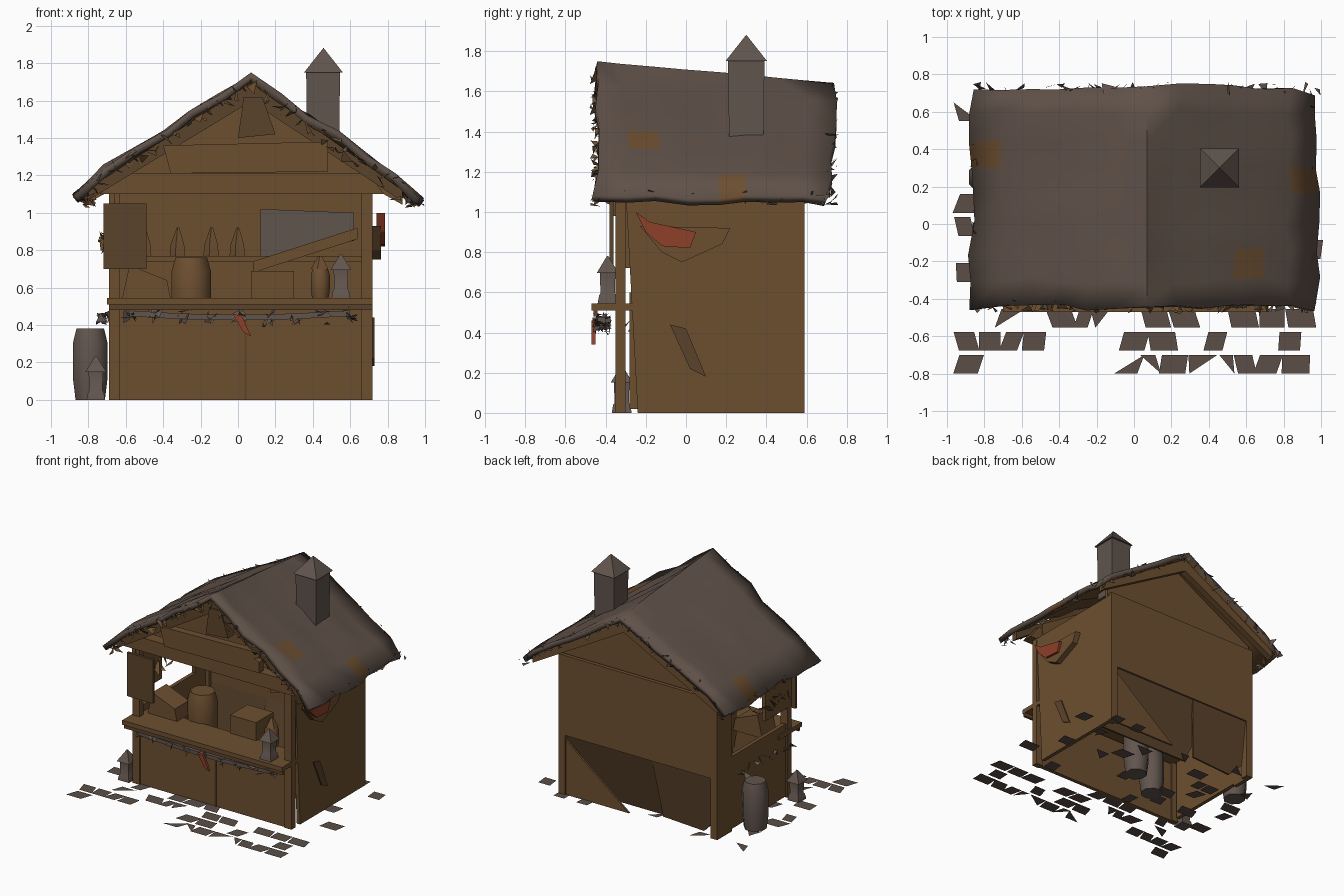
import bpy
import bmesh
import math
import random

random.seed(4)
cube = bpy.data.objects.get("Cube")
if cube:
    bpy.data.objects.remove(cube)


def material(name, *colour):
    mat = bpy.data.materials.new(name)
    mat.use_nodes = True
    mat.diffuse_color = (*colour, 1)
    shader = mat.node_tree.nodes["Principled BSDF"]
    shader.inputs["Base Color"].default_value = (*colour, 1)
    shader.inputs["Roughness"].default_value = 0.9
    return mat


wood = material("brown wood", .152, .078, .03)
dark_wood = material("dark wood", .105, .056, .024)
roofing = material("weathered roofing", .115, .083, .066)
stone = material("grey stone", .12, .09, .075)
paving = material("paving", .105, .077, .062)
red = material("red cloth", .27, .05, .022)


def finish(name, bm, *mats, smooth=None):
    mesh = bpy.data.meshes.new(name)
    bm.to_mesh(mesh)
    bm.free()
    obj = bpy.data.objects.new(name, mesh)
    bpy.context.collection.objects.link(obj)
    for mat in mats:
        mesh.materials.append(mat)
    if smooth:
        bpy.ops.object.select_all(action='DESELECT')
        obj.select_set(True)
        bpy.context.view_layer.objects.active = obj
        bpy.ops.object.shade_smooth_by_angle(angle=math.radians(smooth))
    return obj


def prism(name, mat, outline, start, end, axis="y", lean=0):
    """Extrude (horizontal, z) points along x or y; lean shifts depth with height."""
    bm = bmesh.new()

    def place(depth):
        return [bm.verts.new((u, depth + lean * z, z) if axis == "y" else (depth, u, z))
                for u, z in outline]
    a, b = place(start), place(end)
    bm.faces.new(a)
    bm.faces.new(b[::-1])
    for i in range(len(a)):
        j = (i + 1) % len(a)
        bm.faces.new((a[i], b[i], b[j], a[j]))
    bmesh.ops.recalc_face_normals(bm, faces=bm.faces)
    return finish(name, bm, mat)


def box(name, mat, xs, ys, zs):
    (left, right), (low, high) = xs, zs
    outline = [(left, low), (right, low), (right, high), (left, high)]
    return prism(name, mat, outline, *ys)


def lathe(name, mat, x, y, rings, sides=8):
    """Stack polygon rings given as (radius, z)."""
    bm = bmesh.new()
    loops = []
    for radius, z in rings:
        loops.append([])
        for k in range(sides):
            angle = math.tau * (k + .5) / sides
            loops[-1].append(bm.verts.new((x + radius * math.cos(angle),
                                           y + radius * math.sin(angle), z)))
    for low, high in zip(loops, loops[1:]):
        for k in range(sides):
            j = (k + 1) % sides
            bm.faces.new((low[k], low[j], high[j], high[k]))
    bm.faces.new(loops[0][::-1])
    bm.faces.new(loops[-1])
    return finish(name, bm, mat, smooth=50)


def shards(name, mat, centres, size):
    """Loose ragged triangles around given points."""
    bm = bmesh.new()
    for centre in centres:
        bm.faces.new([bm.verts.new([c + random.uniform(-size, size) for c in centre])
                      for _ in range(3)])
    return finish(name, bm, mat)


def steps(start, end, count):
    return [start + (end - start) * i / (count - 1) for i in range(count)]


# Roof: sagging sheet with a sloping ridge and worn patches
RIDGE, FRONT, BACK = .07, -.45, .75


def roof_height(x, y):
    run = abs(x - RIDGE)
    slope = .7 if x > RIDGE else .62
    droop = .4 * max(0, -.72 - x) + .15 * max(0, x - .8)
    ridge_drop = .09 * (y - FRONT) * max(0, 1 - run)
    return 1.75 - slope * run - droop - ridge_drop


bm = bmesh.new()
columns = steps(-.87, RIDGE, 7) + steps(RIDGE, .98, 7)[1:]
grid = []
for i, x in enumerate(columns):
    grid.append([])
    loose = i != len(columns) // 2
    for y in steps(FRONT, BACK, 9):
        ragged = random.uniform(-.02, .02)
        z = roof_height(x, y) + loose * random.uniform(-.02, .006)
        taper = .05 * abs(x) if y > .7 else 0
        grid[-1].append(bm.verts.new((x + loose * ragged, y + ragged - taper, z)))
for a, b in zip(grid, grid[1:]):
    for j in range(len(a) - 1):
        face = bm.faces.new((a[j], b[j], b[j + 1], a[j + 1]))
        mid = face.calc_center_median()
        for px, py in ((-.78, .33), (.6, -.27), (.92, .2)):
            if abs(mid.x - px) < .08 and abs(mid.y - py) < .075:
                face.material_index = 1
roof = finish("roof", bm, roofing, wood, smooth=60)
thick = roof.modifiers.new("thickness", 'SOLIDIFY')
thick.thickness, thick.offset = .04, -1
thick.material_offset = 1

# Ragged fringe along the roof edges
fringe = []
for x in steps(-.84, .96, 42):
    for y in (FRONT + .01, BACK - .03):
        fringe.append((x, y, roof_height(x, y) - .045))
for y in steps(FRONT, BACK - .03, 30):
    for x in (-.83, .93):
        fringe.append((x, y, roof_height(x, y) - .05))
shards("roof_fringe", roofing, fringe, .04)
shards("eave_splinters", wood, [(x * .96, y, z - .025) for x, y, z in fringe[::2]], .04)
shards("ridge_tip", roofing, [(.04, .76, 1.62)], .04)

# Chimney with pointed cap
lathe("chimney", stone, .455, .3, [(.12, 1.28), (.128, 1.75)], 4)
lathe("chimney_cap", stone, .457, .3, [(.147, 1.75), (.002, 1.88)], 4)

# Walls
LEFT, RIGHT, REAR = -.69, .72, .59
prism("right_wall", wood,
      [(-.24, 0), (REAR, 0), (REAR, 1.1), (-.3, 1.1)], RIGHT - .03, RIGHT, "x")
box("back_wall", wood, (LEFT, RIGHT), (REAR - .03, REAR), (.48, 1.12))
box("left_lower_wall", wood, (LEFT, LEFT + .03), (-.28, REAR), (.02, .6))
box("left_back_wall", wood, (LEFT, LEFT + .03), (.4, REAR), (0, 1.1))
box("left_front_wall", wood, (LEFT, LEFT + .03), (-.3, -.02), (.72, 1.1))
box("left_lintel", wood, (LEFT, LEFT + .03), (-.36, REAR), (.98, 1.12))
box("front_panel", wood, (LEFT, RIGHT - .02), (-.34, -.31), (0, .5))
box("front_panel_seam", dark_wood, (.035, .045), (-.345, -.34), (0, .46))
for name, y, rake, gable in (("front", -.25, -.4, -.25), ("back", REAR - .02, .64, .52)):
    prism(name + "_gable", wood,
          [(LEFT, 1.1), (RIGHT, 1.1), (RIGHT, 1.2), (RIDGE, 1.6), (LEFT, 1.18)],
          gable, gable + .02)
    for side, x, edge in (("left", LEFT, -.8), ("right", RIGHT, .88)):
        inner = x + math.copysign(.06, -x)
        box(f"{name}_{side}_post", wood, sorted((x, inner)),
            (y - .1, y - .05) if y < 0 else (y - .04, y + .02), (0, 1.1))
        foot, top = roof_height(edge, rake) - .05, roof_height(RIDGE, rake) - .05
        prism(f"{name}_{side}_rafter", dark_wood if y < 0 else wood,
              [(edge, foot), (RIDGE, top), (RIDGE, top - .1), (edge, foot - .06)],
              rake, rake + .05)

# Leaning boards that close the lower back
prism("back_board", dark_wood,
      [(.69, 0), (-.12, 0), (-.2, .2), (-.12, .5), (.69, .5)], .44, .455, lean=.25)
prism("back_side_board", dark_wood,
      [(-.16, .02), (-.52, 0), (-.66, .14), (-.66, .5), (-.1, .5)], .5, .515, lean=.13)
prism("back_corner_board", wood, [(.7, 0), (.1, 0), (.66, .44)], .565, .58)

# Front gable timbers
prism("front_beam", wood, [(-.74, 1.1), (.78, 1.1), (.7, 1.21), (-.62, 1.21)], -.39, -.3)
prism("gable_board", wood,
      [(-.36, 1.21), (.48, 1.22), (.48, 1.38), (-.4, 1.36)], -.42, -.36)
prism("king_post", dark_wood, [(0, 1.4), (.2, 1.42), (.13, 1.62), (.03, 1.62)], -.41, -.33)
box("hanging_shutter", dark_wood, (-.72, -.49), (-.38, -.36), (.7, 1.05))

# Counter, shelf and goods
box("counter", wood, (LEFT - .01, RIGHT), (-.47, -.18), (.51, .545))
box("counter_edge", dark_wood, (LEFT, RIGHT), (-.46, -.44), (.48, .51))
box("back_shelf", wood, (LEFT + .04, RIGHT - .04), (.4, .56), (.74, .77))
prism("wall_cloth", stone, [(.12, .76), (.62, .85), (.62, 1), (.12, 1.02)], .54, .555)
prism("shelf_brace", wood, [(.08, .68), (.64, .86), (.64, .92), (.08, .74)], .3, .36)
box("crate", wood, (.07, .3), (-.2, .02), (.5, .69))
prism("counter_wedge", wood, [(-.62, .54), (-.36, .54), (-.38, .64), (-.58, .72)], -.26, -.08)
for name, mat, x, y, base, height, size in (
        ("counter_barrel", wood, -.25, -.09, .38, .38, .115),
        ("floor_barrel", stone, -.25, -.09, 0, .38, .1),
        ("inner_barrel", stone, .03, .06, 0, .38, .1),
        ("outside_barrel", stone, -.79, .25, 0, .38, .1),
        ("jug", wood, .44, -.2, .54, .16, .055)):
    lathe(name, mat, x, y, [(size * .85, base), (size, base + height * .3),
                            (size, base + height * .8), (size * .8, base + height)])
for k, x in enumerate((-.5, -.32, -.14, 0)):
    lathe(f"bottle_{k}", wood, x, .46, [(.045, .77), (.04, .83), (.008, .92)], 5)
lathe("jug_top", wood, .44, -.2, [(.05, .7), (.01, .77)], 5)

# Lanterns
for name, x, y, base in (("counter", .55, -.39, .545), ("ground", -.76, -.32, 0)):
    lathe(name + "_lantern", stone, x, y,
          [(.07, base), (.06, base + .04), (.05, base + .05), (.055, base + .15)], 4)
    lathe(name + "_lantern_roof", stone, x, y, [(.078, base + .15), (.005, base + .235)], 4)

# Garlands, swag and ribbons
line = [(x, .45 - .025 * math.cos(x * 2.5)) for x in steps(-.58, .6, 9)]
prism("garland_rope", stone, line + [(x, z + .03) for x, z in line[::-1]], -.44, -.4)
shards("counter_garland", stone, [(x, -.42, z + .01) for x, z in line * 6], .05)
shards("side_garland", wood, [(-.68, y, .84) for y in steps(-.3, .1, 14)], .07)
shards("low_side_garland", stone, [(-.72, y, .44) for y in steps(-.3, .35, 14)], .04)
prism("front_ribbon", red, [(-.03, .46), (.02, .45), (.07, .34), (.03, .36)], -.47, -.45)
prism("side_swag", wood,
      [(-.23, .93), (.22, .92), (.18, .84), (-.02, .75), (-.12, .8)], RIGHT, .765, "x")
prism("side_ribbon", red,
      [(-.25, 1), (-.2, .9), (-.12, .83), (.02, .82), (.05, .9), (-.18, .95)], .74, .785, "x")
prism("side_plank", dark_wood, [(-.08, .44), (0, .42), (.1, .18), (.02, .22)], RIGHT, .73, "x")

# Scattered paving
bm = bmesh.new()
for y in steps(-.75, .6, 12):
    x = -.95
    while x < .87:
        width = random.uniform(.07, .16)
        chance = .68 if y < -.7 else .55 if y < -.4 else .22
        if random.random() < chance:
            skew = random.uniform(-.02, .02)
            corners = [(0, -1), (1, -1), (1, 1), (0, 1)]
            if random.random() < .3:
                corners.pop(random.randrange(4))
            bm.faces.new([bm.verts.new((x + width * u + skew * v, y + .05 * v, .004))
                          for u, v in corners])
        x += width + .012
finish("paving_stones", bm, paving)
